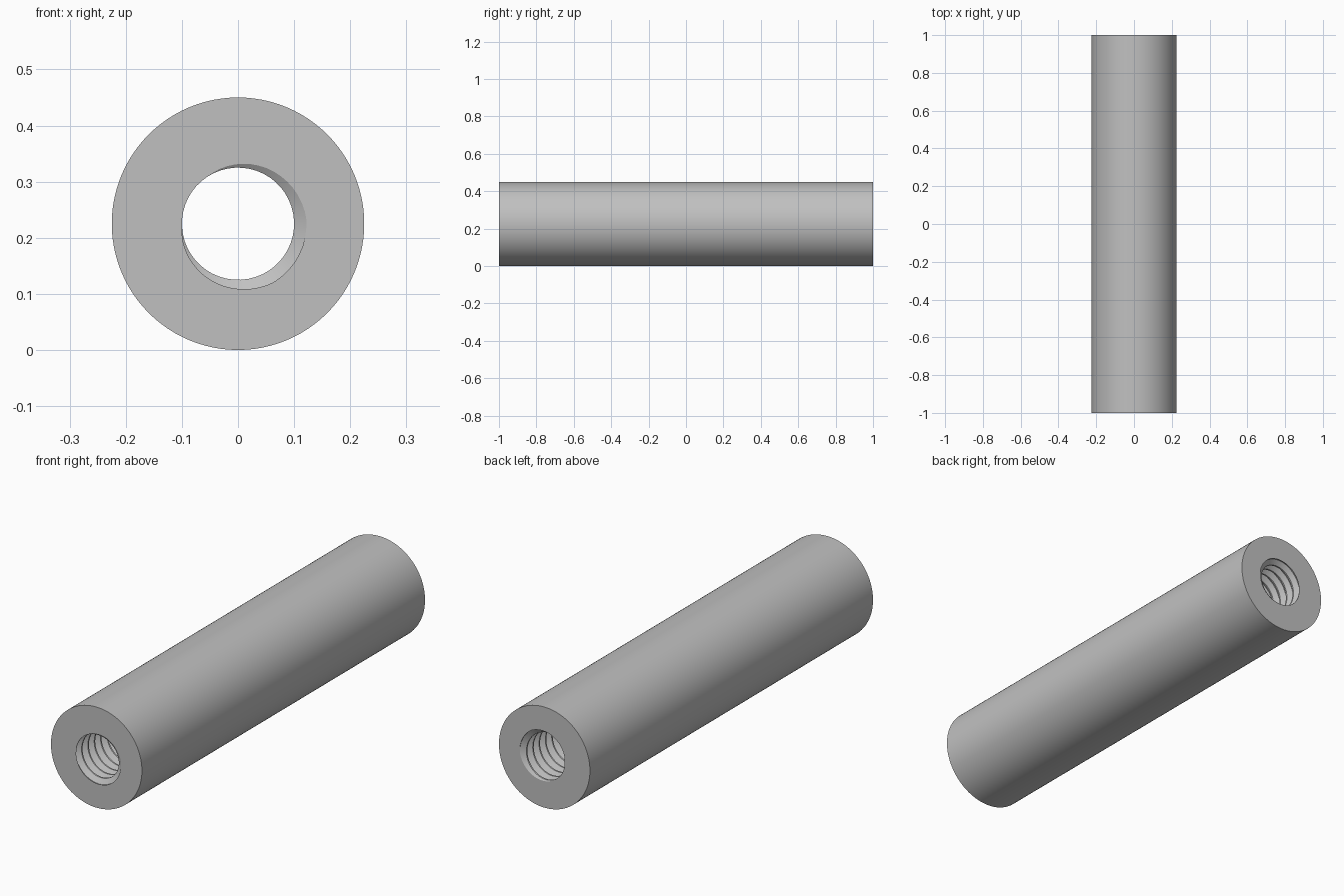
import bpy, bmesh, math

if "Cube" in bpy.data.objects:
    bpy.data.objects.remove(bpy.data.objects["Cube"], do_unlink=True)

OUTER, MINOR, MAJOR, HALF = 0.225, 0.1, 0.122, 1.0
TURNS = 44.85
PITCH = 2 * HALF / TURNS
STEPS = 48                      # segments per thread turn
PHASE = math.radians(333)       # groove direction at the front end
# thread profile: (offset along the axis in pitches, radius)
PROFILE = [(-0.09, MAJOR), (0.09, MAJOR), (0.42, MINOR), (0.58, MINOR)]

steel = bpy.data.materials.new("plain grey metal")
steel.use_nodes = True
grey = (0.53, 0.53, 0.53, 1)
steel.diffuse_color = grey
steel.node_tree.nodes["Principled BSDF"].inputs["Base Color"].default_value = grey

bm = bmesh.new()


def point(radius, angle, y):
    return bm.verts.new((radius * math.cos(angle), y, OUTER + radius * math.sin(angle)))


# threaded bore: a right-handed helix running past both ends
rows = []
for i in range(-2 * STEPS, int(TURNS + 3) * STEPS):
    angle = PHASE - math.tau * i / STEPS
    rows.append([point(r, angle, -HALF + PITCH * (i / STEPS + f)) for f, r in PROFILE])
for i in range(len(rows) - STEPS - 1):
    a = rows[i] + [rows[i + STEPS][0]]
    b = rows[i + 1] + [rows[i + STEPS + 1][0]]
    for k in range(len(PROFILE)):
        bm.faces.new((a[k], a[k + 1], b[k + 1], b[k]))

# trim the bore flat at both ends
for side in (-1, 1):
    bmesh.ops.bisect_plane(bm, geom=bm.verts[:] + bm.edges[:] + bm.faces[:],
                           plane_co=(0, side * HALF, 0), plane_no=(0, side, 0),
                           clear_outer=True)
bmesh.ops.delete(bm, geom=[v for v in bm.verts if not v.link_faces], context='VERTS')
bmesh.ops.remove_doubles(bm, verts=bm.verts[:], dist=0.00002)

# outer tube wall
sides = 96
rings = [[point(OUTER, math.tau * k / sides, y) for k in range(sides)] for y in (-HALF, HALF)]
for k in range(sides):
    n = (k + 1) % sides
    bm.faces.new((rings[0][k], rings[0][n], rings[1][n], rings[1][k]))

# flat end faces between the bore and the outer wall
for side in (-1, 1):
    rim = [e for e in bm.edges if e.is_boundary
           and all(abs(v.co.y - side * HALF) < 0.0001 for v in e.verts)]
    bmesh.ops.triangle_fill(bm, edges=rim, use_beauty=True, normal=(0, side, 0))

bmesh.ops.recalc_face_normals(bm, faces=bm.faces[:])
mesh = bpy.data.meshes.new("threaded_spacer")
bm.to_mesh(mesh)
bm.free()
mesh.materials.append(steel)
spacer = bpy.data.objects.new("threaded_spacer", mesh)
bpy.context.collection.objects.link(spacer)

bpy.ops.object.select_all(action='DESELECT')
spacer.select_set(True)
bpy.context.view_layer.objects.active = spacer
bpy.ops.object.shade_smooth_by_angle(angle=math.radians(30))
